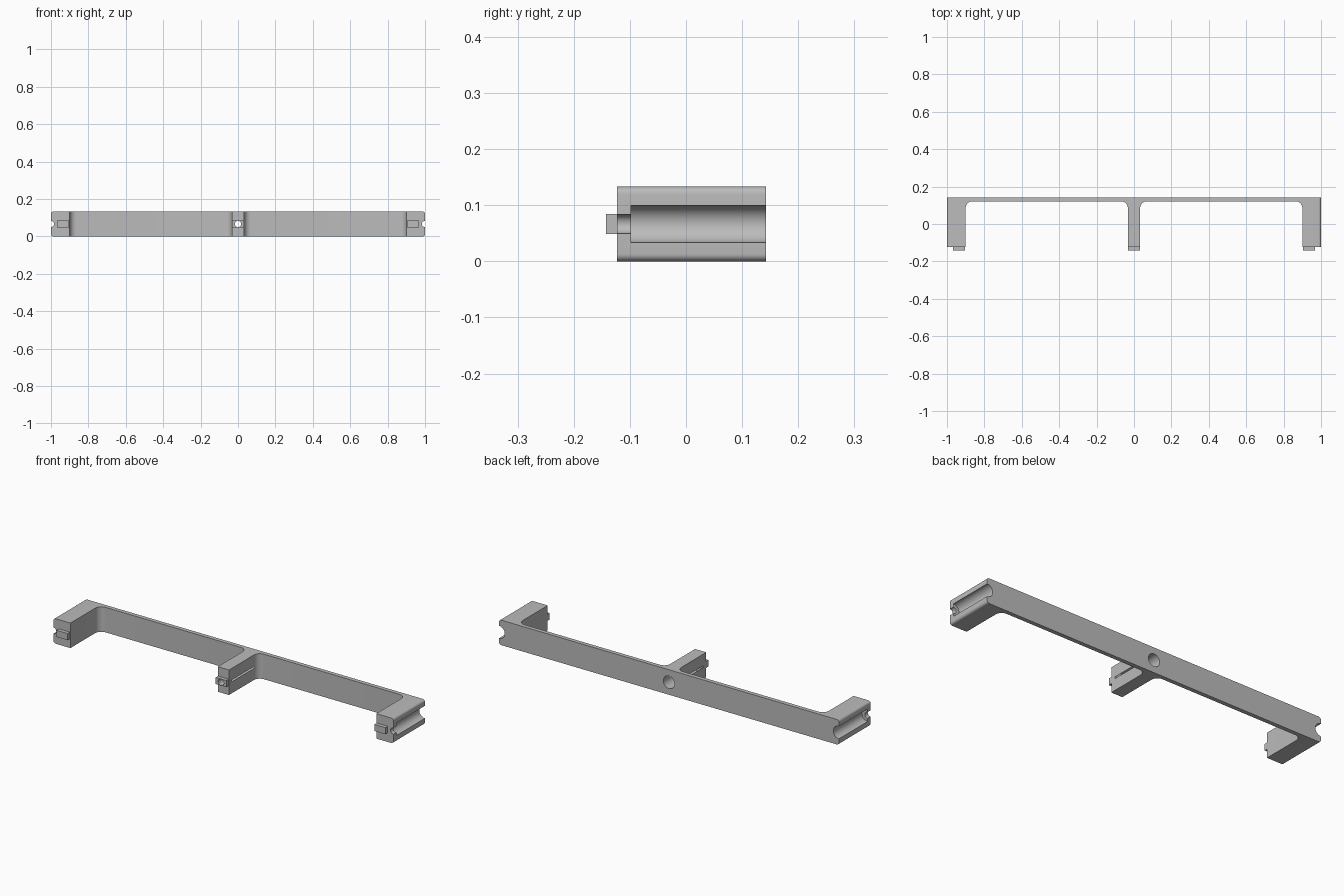
import bpy, bmesh, math

cube = bpy.data.objects.get("Cube")
if cube:
    bpy.data.objects.remove(cube, do_unlink=True)

HEIGHT = 0.133
MID = HEIGHT / 2
BACK, FRONT, WALL = 0.143, -0.123, 0.121
FILLET = 0.035

grey = bpy.data.materials.new("plain grey")
grey.use_nodes = True
colour = (0.5, 0.5, 0.5, 1)
grey.diffuse_color = colour
grey.node_tree.nodes["Principled BSDF"].inputs["Base Color"].default_value = colour


def make_object(name, bm):
    bmesh.ops.recalc_face_normals(bm, faces=bm.faces)
    mesh = bpy.data.meshes.new(name)
    bm.to_mesh(mesh)
    bm.free()
    obj = bpy.data.objects.new(name, mesh)
    bpy.context.collection.objects.link(obj)
    mesh.materials.append(grey)
    return obj


def fillet(x, side):
    """Quarter arc joining a leg (on the given side of the arc) to the back wall."""
    cx, cy = x - side * FILLET, WALL - FILLET
    arc = [(cx + side * FILLET * math.cos(a), cy + FILLET * math.sin(a))
           for a in (math.pi / 2 * i / 10 for i in range(11))]
    return arc


def tab(name, x, half_width):
    bm = bmesh.new()
    bmesh.ops.create_cube(bm, size=1)
    for v in bm.verts:
        v.co = (x + v.co.x * 2 * half_width,
                -0.143 if v.co.y < 0 else FRONT + 0.012,
                MID + v.co.z * 0.035)
    return make_object(name, bm)


def stepped_bore(name, x):
    """Narrow screw hole that widens towards the back."""
    bm = bmesh.new()
    steps = [(0.0168, -0.2), (0.0168, -0.098), (0.0333, -0.098), (0.0333, 0.2)]
    count = 48
    rings = []
    for r, y in steps:
        rings.append([bm.verts.new((x + r * math.cos(2 * math.pi * i / count), y,
                                    MID + r * math.sin(2 * math.pi * i / count)))
                      for i in range(count)])
    for a, b in zip(rings, rings[1:]):
        for i in range(count):
            j = (i + 1) % count
            bm.faces.new((a[i], a[j], b[j], b[i]))
    bm.faces.new(rings[0])
    bm.faces.new(rings[-1])
    obj = make_object(name, bm)
    obj.hide_render = True
    return obj


# Three-legged bracket outline, mirrored across x
half = [(0.033, FRONT)] + fillet(0.033, -1) + fillet(0.9, 1)[::-1]
half += [(0.9, FRONT), (1, FRONT), (1, BACK)]
outline = half + [(-x, y) for x, y in reversed(half)]
bm = bmesh.new()
base = bm.faces.new([bm.verts.new((x, y, 0)) for x, y in outline])
extruded = bmesh.ops.extrude_face_region(bm, geom=[base])
for v in extruded["geom"]:
    if isinstance(v, bmesh.types.BMVert):
        v.co.z = HEIGHT

# Rounded long edges on the outer sides
outer = [e for e in bm.edges
         if all(abs(v.co.x) > 0.99 for v in e.verts)
         and abs(e.verts[0].co.y - e.verts[1].co.y) > 0.1]
bmesh.ops.bevel(bm, geom=outer, offset=0.013, segments=6, profile=0.5,
                affect='EDGES')
bracket = make_object("bracket", bm)

# Locating tabs are joined on, then the bores are cut through
tools = [(tab("left_tab", 0.935, 0.032), 'UNION'),
         (tab("right_tab", -0.935, 0.032), 'UNION'),
         (tab("centre_tab", 0, 0.031), 'UNION')]
tools += [(stepped_bore("bore_cutter", x), 'DIFFERENCE') for x in (-1, 0, 1)]

bpy.context.view_layer.objects.active = bracket
for tool, operation in tools:
    mod = bracket.modifiers.new(tool.name, 'BOOLEAN')
    mod.operation = operation
    mod.solver = 'EXACT'
    mod.object = tool
    bpy.ops.object.modifier_apply(modifier=mod.name)
    bpy.data.objects.remove(tool, do_unlink=True)

bpy.ops.object.select_all(action='DESELECT')
bracket.select_set(True)
bpy.ops.object.shade_smooth_by_angle(angle=math.radians(30))
